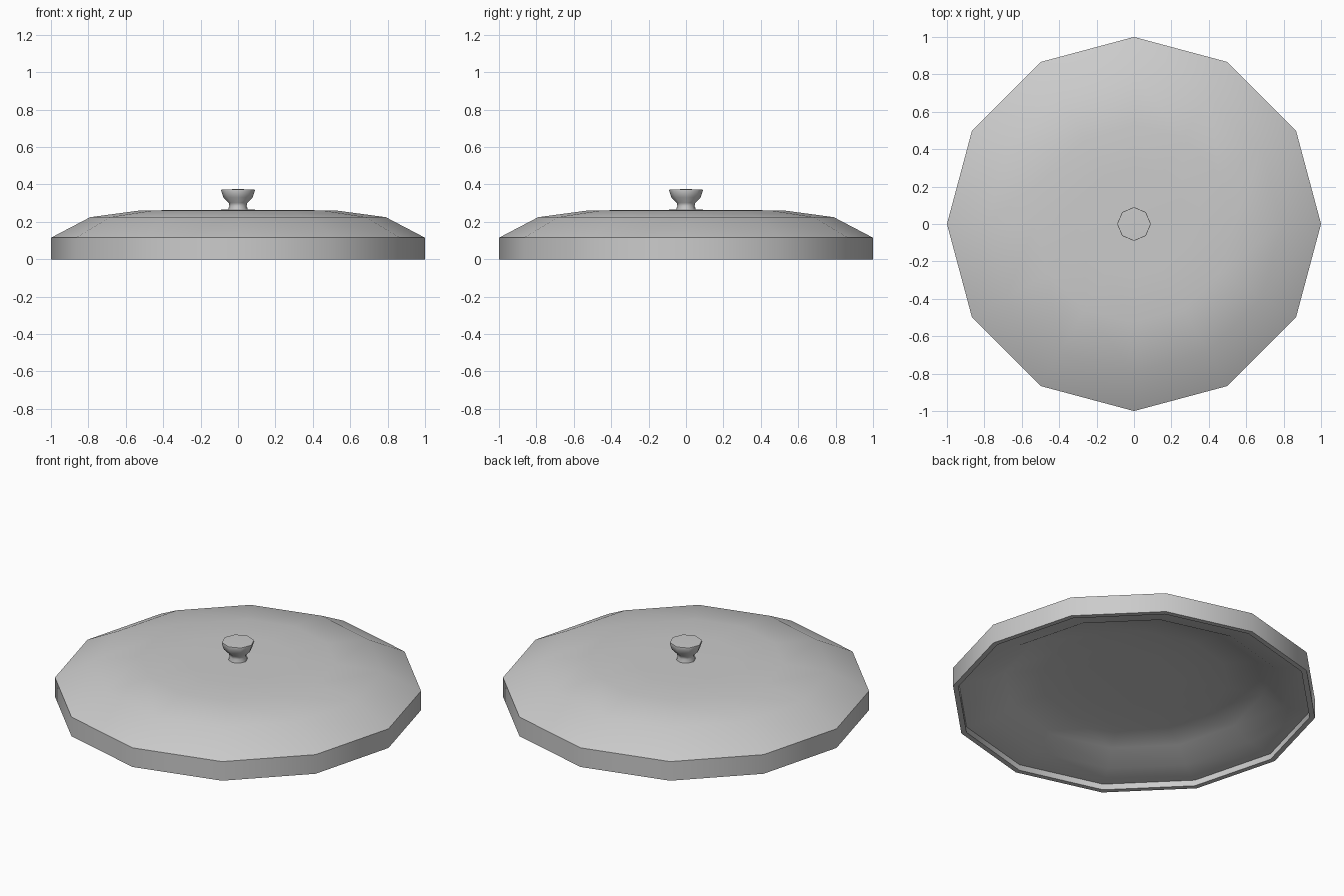
import bpy, bmesh, math

if "Cube" in bpy.data.objects:
    bpy.data.objects.remove(bpy.data.objects["Cube"])


def lathe(name, profile, sides, angle):
    """Revolve (radius, height) points about z; zero radius makes a pole."""
    bm = bmesh.new()
    rings = []
    for r, z in profile:
        if r == 0:
            rings.append([bm.verts.new((0, 0, z))] * sides)
        else:
            rings.append([bm.verts.new((r * math.cos(math.tau * i / sides),
                                        r * math.sin(math.tau * i / sides), z))
                          for i in range(sides)])
    for a, b in zip(rings, rings[1:]):
        for i in range(sides):
            j = (i + 1) % sides
            bm.faces.new(list(dict.fromkeys((a[i], a[j], b[j], b[i]))))
    bmesh.ops.recalc_face_normals(bm, faces=bm.faces)
    mesh = bpy.data.meshes.new(name)
    bm.to_mesh(mesh)
    bm.free()
    obj = bpy.data.objects.new(name, mesh)
    bpy.context.collection.objects.link(obj)
    bpy.ops.object.select_all(action='DESELECT')
    obj.select_set(True)
    bpy.context.view_layer.objects.active = obj
    bpy.ops.object.shade_smooth_by_angle(angle=math.radians(angle))
    return obj


# Hollow lid: domed top, vertical skirt, thin rim and recessed underside
lathe("lid", [(0, 0.265), (0.29, 0.264), (0.53, 0.26), (0.79, 0.225),
              (1, 0.115), (1, 0), (0.97, 0), (0.97, 0.035),
              (0.82, 0.05), (0.71, 0.115), (0.52, 0.142), (0.29, 0.15),
              (0, 0.15)], 12, 60)

# Knob: short neck flaring to a flat octagonal cap
lathe("knob", [(0, 0.25), (0.052, 0.25), (0.052, 0.27), (0.046, 0.285),
               (0.05, 0.302), (0.078, 0.33), (0.09, 0.366),
               (0.089, 0.373), (0, 0.375)], 8, 48)
